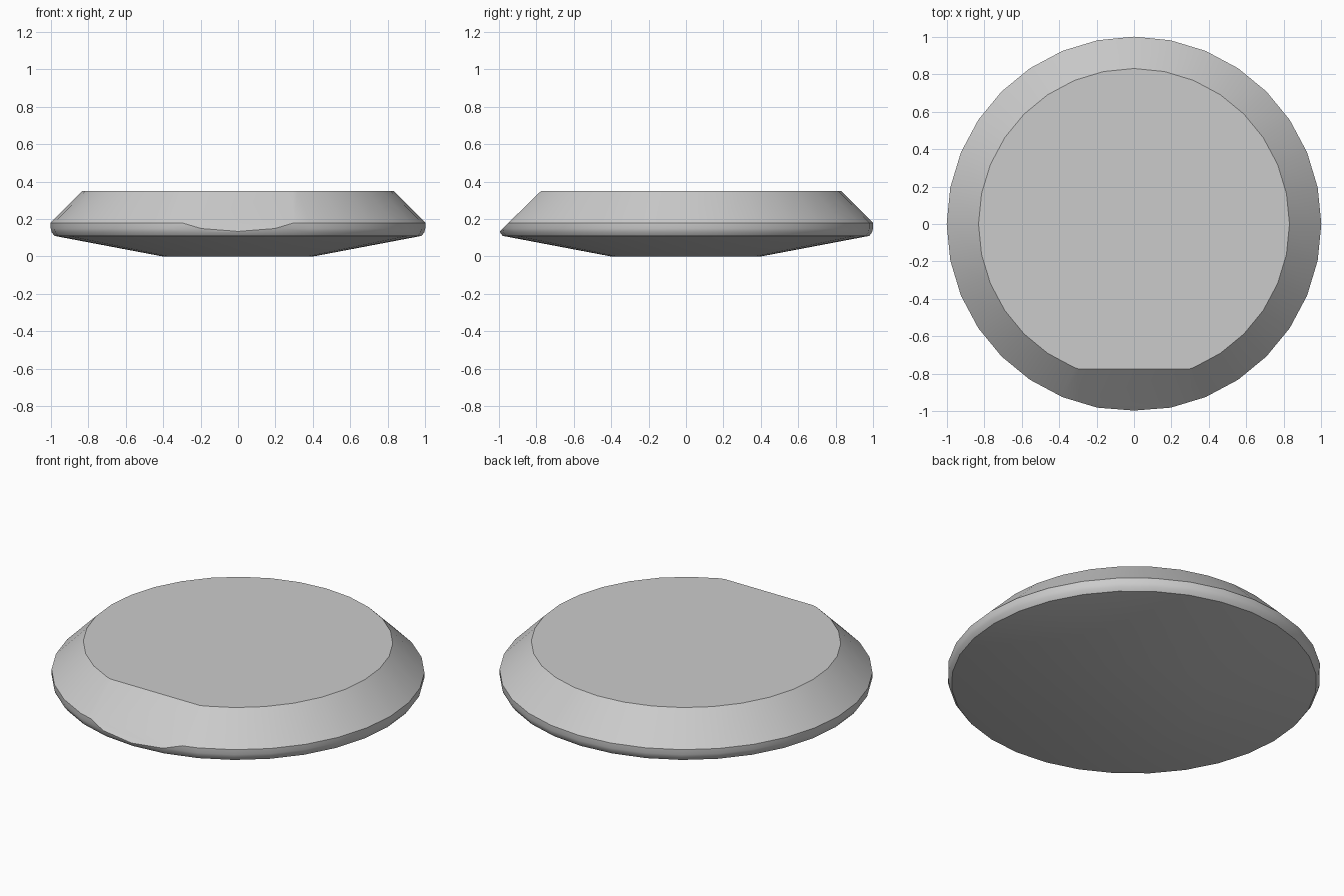
import bpy
import bmesh
import math

cube = bpy.data.objects.get("Cube")
if cube:
    bpy.data.objects.remove(cube, do_unlink=True)

SIDES = 32

# Plain grey material
grey = bpy.data.materials.new("light_grey")
grey.use_nodes = True
colour = (0.6, 0.6, 0.6, 1)
grey.diffuse_color = colour
grey.node_tree.nodes["Principled BSDF"].inputs["Base Color"].default_value = colour

# Profile as (radius, height): base, underside, rounded rim, sloped top
profile = [(0.4, 0), (0.98, 0.11), (0.995, 0.13), (1, 0.15), (1, 0.18), (0.83, 0.35)]

bm = bmesh.new()
rings = []
for radius, z in profile:
    angles = [math.tau * i / SIDES for i in range(SIDES)]
    rings.append([bm.verts.new((radius * math.cos(a), radius * math.sin(a), z)) for a in angles])
for low, high in zip(rings, rings[1:]):
    for i in range(SIDES):
        j = (i + 1) % SIDES
        bm.faces.new((low[i], low[j], high[j], high[i]))
bm.faces.new(rings[0][::-1])
bm.faces.new(rings[-1])

# Flat cut across the front of the slope
cut = bmesh.ops.bisect_plane(
    bm, geom=bm.verts[:] + bm.edges[:] + bm.faces[:], dist=1e-5,
    plane_co=(0, -0.775, 0.35), plane_no=(0, -0.17, 0.174), clear_outer=True)
border = [e for e in cut["geom_cut"] if isinstance(e, bmesh.types.BMEdge)]
bmesh.ops.holes_fill(bm, edges=border, sides=0)
bmesh.ops.recalc_face_normals(bm, faces=bm.faces[:])

mesh = bpy.data.meshes.new("disc_body")
bm.to_mesh(mesh)
bm.free()
mesh.materials.append(grey)
disc = bpy.data.objects.new("disc_body", mesh)
bpy.context.collection.objects.link(disc)

# Smooth round surfaces, crisp rim edges
bpy.ops.object.select_all(action='DESELECT')
disc.select_set(True)
bpy.context.view_layer.objects.active = disc
bpy.ops.object.shade_smooth_by_angle(angle=math.radians(30))
